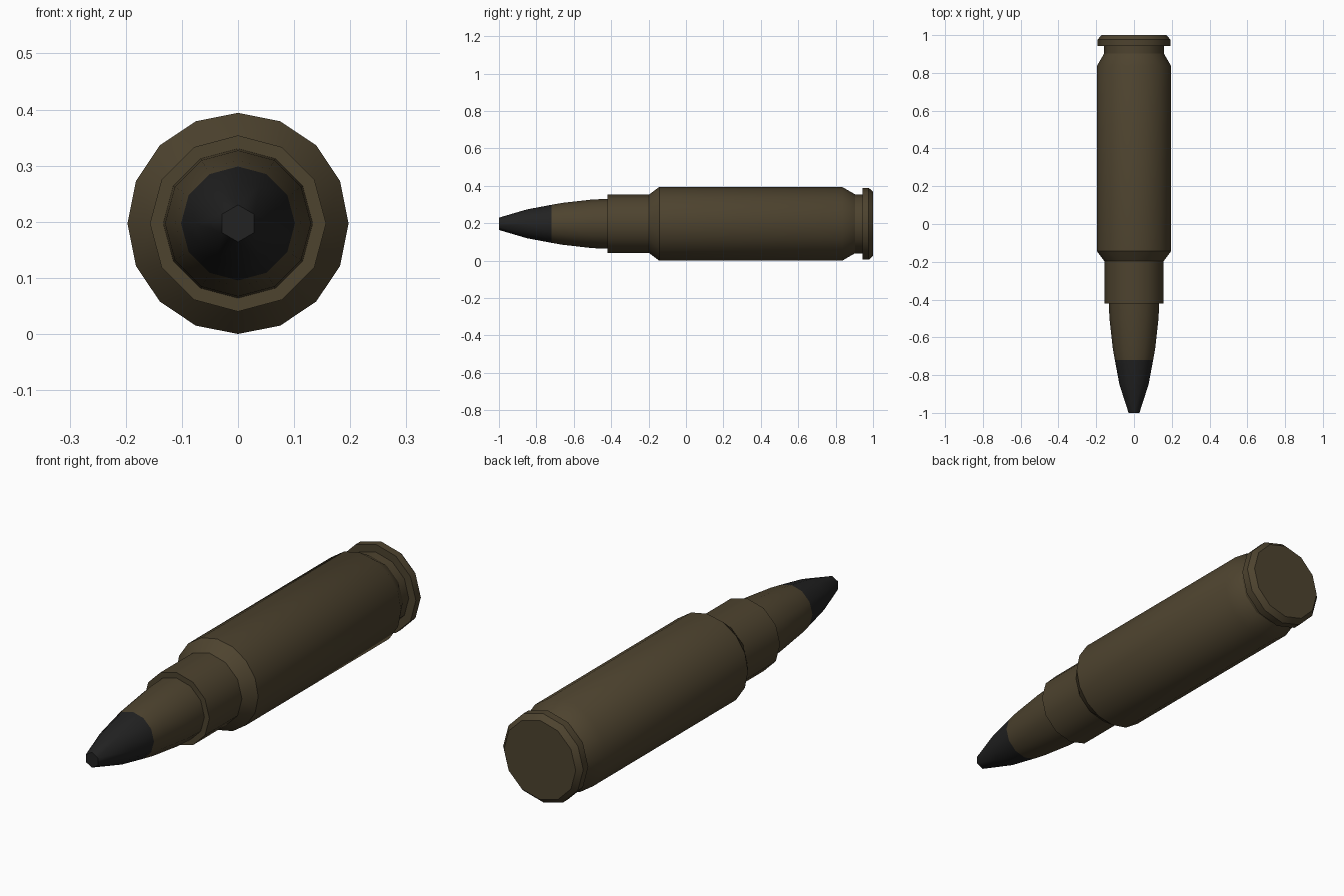
import bpy, bmesh, math

if "Cube" in bpy.data.objects:
    bpy.data.objects.remove(bpy.data.objects["Cube"])

AXIS_Z = 0.197


def material(name, rgb):
    m = bpy.data.materials.new(name)
    m.diffuse_color = (*rgb, 1)
    m.use_nodes = True
    m.node_tree.nodes["Principled BSDF"].inputs["Base Color"].default_value = m.diffuse_color
    return m


brass = material("dark_brass", (0.075, 0.056, 0.028))
black = material("tip_black", (0.016, 0.016, 0.016))


def stitch(bm, a, b):
    """Join two rings; side counts may differ."""
    n, m = len(a), len(b)
    if n == m:
        for k in range(n):
            bm.faces.new((a[k], a[(k + 1) % n], b[(k + 1) % n], b[k]))
        return
    i = j = 0
    while i < n or j < m:
        if j >= m or (i < n and (i + 0.5) / n <= (j + 0.5) / m):
            bm.faces.new((a[i % n], a[(i + 1) % n], b[j % m]))
            i += 1
        else:
            bm.faces.new((a[i % n], b[(j + 1) % m], b[j % m]))
            j += 1


def turned(name, profile, mats, tip_y=None):
    """Lathe (y, radius, sides) rings along the y axis, with end caps."""
    bm = bmesh.new()
    rings = []
    for y, r, n in profile:
        rings.append([bm.verts.new((r * math.sin(2 * math.pi * k / n), y,
                                    AXIS_Z + r * math.cos(2 * math.pi * k / n)))
                      for k in range(n)])
    for a, b in zip(rings, rings[1:]):
        stitch(bm, a, b)
    bm.faces.new(rings[0])
    bm.faces.new(rings[-1])
    bmesh.ops.recalc_face_normals(bm, faces=bm.faces[:])
    if tip_y is not None:
        for f in bm.faces:
            if max(v.co.y for v in f.verts) < tip_y + 0.001:
                f.material_index = 1
    me = bpy.data.meshes.new(name)
    bm.to_mesh(me)
    bm.free()
    for m in mats:
        me.materials.append(m)
    ob = bpy.data.objects.new(name, me)
    bpy.context.collection.objects.link(ob)
    bpy.ops.object.select_all(action='DESELECT')
    ob.select_set(True)
    bpy.context.view_layer.objects.active = ob
    bpy.ops.object.shade_smooth_by_angle(angle=math.radians(31))
    return ob


# Case: neck, shoulder, body, extraction groove and rim
turned("case", [
    (-0.42, 0.157, 12), (-0.197, 0.157, 12),
    (-0.143, 0.197, 16), (0.835, 0.197, 16),
    (0.903, 0.158, 12), (0.943, 0.158, 12),
    (0.943, 0.192, 12), (0.977, 0.192, 12), (1.0, 0.172, 12),
], [brass])

# Projectile: blunt six-sided nose, black tip, brass jacket
turned("projectile", [
    (-1.0, 0.033, 6), (-0.85, 0.077, 12), (-0.72, 0.1015, 12),
    (-0.66, 0.112, 12), (-0.50, 0.130, 12), (-0.40, 0.134, 12),
], [brass, black], tip_y=-0.72)
